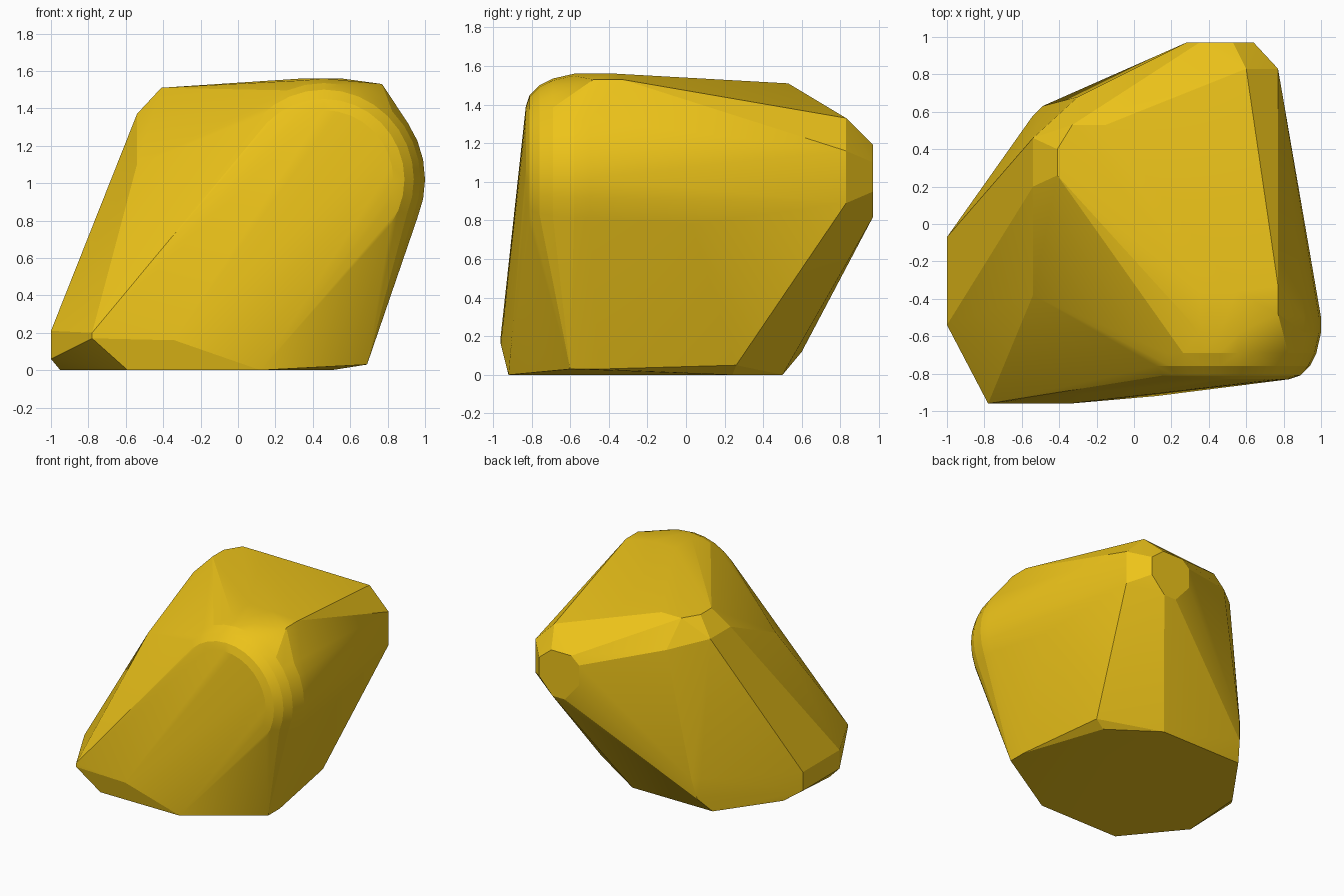
import bpy, bmesh, math

if "Cube" in bpy.data.objects:
    bpy.data.objects.remove(bpy.data.objects["Cube"])

# The stone is the convex envelope of a few facets plus a rounded front knob.
base = [(0.12, -.92, 0), (-.24, -.92, 0), (-.59, -.92, 0), (-.95, -.48, 0),
        (-.91, .05, 0), (-.59, .5, 0), (.13, .5, 0), (.5, .24, 0)]
lower = [(.69, -.6, .03), (.69, -.45, .03), (.58, .26, .05),
         (-.78, -.96, .17), (-.78, -.96, .2), (-.34, -.96, .16),
         (-.52, .6, .12), (-.49, .63, .28), (-.54, .58, .28)]
left_facet = [(-1, y, z) for y in (-.54, -.07) for z in (.06, .21)]
back_facet = [(x, .97, z) for x, z in
              ((.35, 1.19), (.53, 1.19), (.64, 1.1), (.64, .95),
               (.52, .82), (.41, .82), (.28, .97), (.28, 1.13))]
upper = [(-.54, -.38, 1.1), (-.54, .2, 1.37), (-.54, .46, 1.37),
         (-.41, .26, 1.51), (-.41, .4, 1.51), (-.33, .53, 1.51), (-.15, .53, 1.51),
         (-.3, .68, 1.3), (.6, .83, 1.33), (.77, .83, 1.16), (.77, .83, .89),
         (.77, -.33, 1.53), (.77, -.48, 1.53), (.87, .03, .78),
         (.35, -.36, 1.56), (.55, -.36, 1.56)]


def ring(y, r, n=32):
    """Circle facing the front, around the knob centre."""
    return [(.46 + r * math.cos(2 * math.pi * i / n), y,
             1.02 + r * math.sin(2 * math.pi * i / n)) for i in range(n)]


knob = []
for y, r in ((-.83, .37), (-.81, .43), (-.76, .48), (-.69, .515), (-.58, .54), (-.5, .54)):
    knob += ring(y, r)

# Wrap all points in one faceted shell
bm = bmesh.new()
for p in base + lower + left_facet + back_facet + upper + knob:
    bm.verts.new(p)
res = bmesh.ops.convex_hull(bm, input=bm.verts[:])
loose = [v for v in bm.verts if not v.link_faces]
bmesh.ops.delete(bm, geom=loose, context='VERTS')
bmesh.ops.dissolve_limit(bm, angle_limit=math.radians(1), verts=bm.verts[:], edges=bm.edges[:])
bmesh.ops.recalc_face_normals(bm, faces=bm.faces[:])
mesh = bpy.data.meshes.new("faceted_stone")
bm.to_mesh(mesh)
bm.free()
stone = bpy.data.objects.new("faceted_stone", mesh)
bpy.context.collection.objects.link(stone)

# Golden colour
gold = bpy.data.materials.new("gold")
gold.diffuse_color = (.85, .55, .01, 1)
gold.use_nodes = True
gold.node_tree.nodes["Principled BSDF"].inputs["Base Color"].default_value = gold.diffuse_color
mesh.materials.append(gold)

# Soften only the shallow creases
bpy.context.view_layer.objects.active = stone
stone.select_set(True)
bpy.ops.object.shade_smooth_by_angle(angle=math.radians(12))
